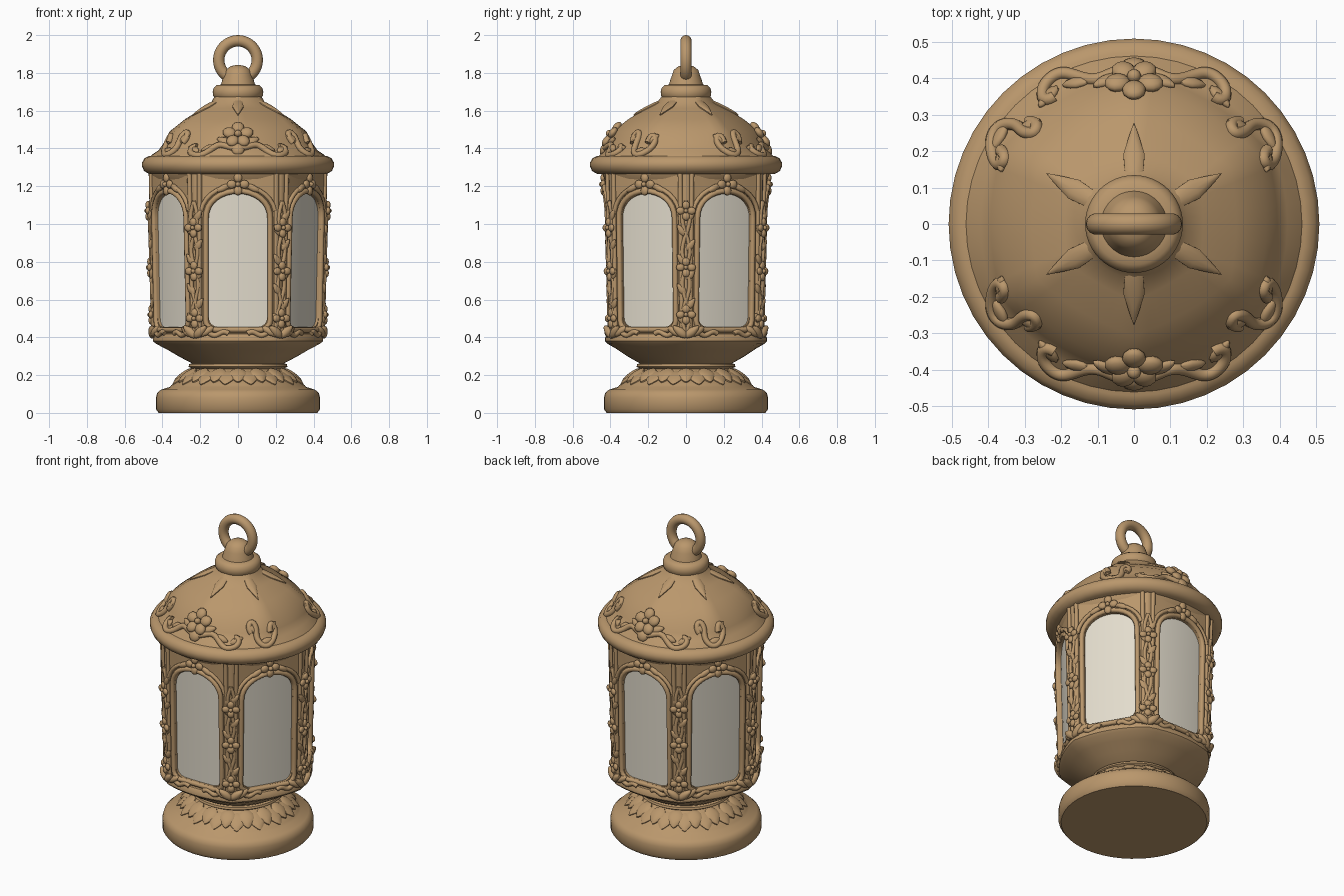
import bpy, bmesh
from math import sin, cos, pi, radians
from mathutils import Vector, Matrix

if "Cube" in bpy.data.objects:
    bpy.data.objects.remove(bpy.data.objects["Cube"])


def material(name, rgb):
    m = bpy.data.materials.new(name)
    m.use_nodes = True
    m.diffuse_color = (*rgb, 1)
    bsdf = m.node_tree.nodes["Principled BSDF"]
    bsdf.inputs["Base Color"].default_value = (*rgb, 1)
    bsdf.inputs["Roughness"].default_value = 0.7
    return m


BRONZE = material("warm bronze", (0.49, 0.31, 0.15))
PANE = material("cream pane", (0.77, 0.72, 0.61))
C30 = cos(pi / 6)
UP = Vector((0, 0, 1))


def finish(ob, mat, angle=40):
    ob.data.materials.clear()
    ob.data.materials.append(mat)
    bpy.ops.object.select_all(action="DESELECT")
    ob.select_set(True)
    bpy.context.view_layer.objects.active = ob
    bpy.ops.object.shade_smooth_by_angle(angle=radians(angle))


def from_bmesh(name, bm, mat=BRONZE, angle=40):
    bmesh.ops.recalc_face_normals(bm, faces=bm.faces)
    me = bpy.data.meshes.new(name)
    bm.to_mesh(me)
    bm.free()
    ob = bpy.data.objects.new(name, me)
    bpy.context.collection.objects.link(ob)
    finish(ob, mat, angle)


def hex_factor(deg, shift):
    off = abs((deg - shift + 30) % 60 - 30)
    return C30 / cos(radians(30 - off))


def lathe(name, profile, shift=0, angle=40, seg=48):
    """Profile rows are radius, height and how hexagonal the ring is."""
    bm = bmesh.new()
    rings = []
    for r, z, h in profile:
        ring = []
        for i in range(seg):
            a = 360 * i / seg
            q = r * (1 - h + h * hex_factor(a, shift))
            ring.append(bm.verts.new((q * cos(radians(a)), q * sin(radians(a)), z)))
        rings.append(ring)
    for lo, hi in zip(rings, rings[1:]):
        for i in range(seg):
            j = (i + 1) % seg
            bm.faces.new((lo[i], lo[j], hi[j], hi[i]))
    bm.faces.new(rings[0])
    bm.faces.new(rings[-1])
    from_bmesh(name, bm, BRONZE, angle)


def tubes(name, paths, radius, closed=False, kind="POLY"):
    cu = bpy.data.curves.new(name, "CURVE")
    cu.dimensions = "3D"
    cu.bevel_depth, cu.bevel_resolution, cu.use_fill_caps = radius, 2, True
    cu.resolution_u = 5
    for path in paths:
        sp = cu.splines.new(kind)
        sp.points.add(len(path) - 1)
        for pt, p in zip(sp.points, path):
            pt.co = (*p, 1)
        sp.use_cyclic_u = closed
        sp.use_endpoint_u = True
    ob = bpy.data.objects.new(name, cu)
    bpy.context.collection.objects.link(ob)
    bpy.ops.object.select_all(action="DESELECT")
    ob.select_set(True)
    bpy.context.view_layer.objects.active = ob
    bpy.ops.object.convert(target="MESH")
    finish(bpy.context.view_layer.objects.active, BRONZE, 60)


def blob(bm, pos, along, normal, size, point=0.0):
    """Ellipsoid lying on a surface; point narrows its far end to a leaf tip."""
    n = Vector(normal).normalized()
    x = Vector(along)
    x = (x - n * x.dot(n)).normalized()
    rot = Matrix((x, n.cross(x), n)).transposed().to_4x4()
    verts = bmesh.ops.create_uvsphere(bm, u_segments=12, v_segments=7, radius=1)["verts"]
    for v in verts:
        v.co.y *= 1 - point * max(v.co.x, 0)
    bmesh.ops.transform(bm, verts=verts, matrix=Matrix.Translation(pos) @ rot @ Matrix.Diagonal((*size, 1)))


def flower(bm, pos, normal, size, petals=5):
    n = Vector(normal).normalized()
    side = UP.cross(n).normalized()
    up = n.cross(side)
    for i in range(petals):
        a = pi / 2 + 2 * pi * i / petals
        d = side * cos(a) + up * sin(a)
        blob(bm, pos + d * size, d, n, (size * .75, size * .68, size * .42))
    blob(bm, pos + n * size * .25, side, n, (size * .4,) * 3)


# Positions on the six bulging walls and on the six corners
def apothem(z):
    return 0.393 + 0.025 * (z - 0.4)


def frame(deg):
    a = radians(deg)
    return Vector((cos(a), sin(a), 0)), Vector((-sin(a), cos(a), 0))


def wall(k, u, z, d=0.0):
    n, t = frame(60 * k - 90)
    return n * (apothem(z) + d + .015 * (1 - (u / .2) ** 2)) + t * u + UP * z


def corner(k, u, z, d=0.0):
    n, t = frame(60 * k - 60)
    return n * (apothem(z) / C30 + d) + t * u + UP * z


def arch(e, first=0, last=16):
    w, h = 0.155 + e, 0.13 + e
    return [(w * cos(pi * i / 16), 1.03 + h * sin(pi * i / 16) ** .9) for i in range(first, last + 1)]


def outline(e):
    w, z0, r = 0.155 + e, 0.455 - e, 0.05
    pts = arch(e) + [(-w, z) for z in (.9, .75, .6)]
    for s, start in ((-1, pi), (1, 1.5 * pi)):
        pts += [(s * (w - r) + r * cos(start + pi * i / 8), z0 + r + r * sin(start + pi * i / 8)) for i in range(5)]
    return pts + [(w, z) for z in (.6, .75, .9)]


# Base, bowl, rim, roof and top
lathe("foot", [(r, z, 0) for r, z in ((.42, 0), (.435, .02), (.435, .08), (.428, .105), (.408, .123), (.362, .137),
      (.352, .148), (.325, .168), (.285, .2), (.25, .225), (.24, .232), (.262, .245), (.258, .258), (.23, .266))])
lathe("bowl", [(.22, .25, 0), (.255, .268, 0), (.315, .3, .1), (.38, .338, .25), (.435, .366, .33), (.45, .38, .35),
               (.452, .4, .4), (.445, .418, .5), (.4, .43, .6)])
lathe("eave_rim", [(r, z, 0) for r, z in ((.4, 1.262), (.47, 1.265), (.497, 1.28), (.508, 1.305), (.508, 1.325),
      (.495, 1.348), (.47, 1.36), (.4, 1.362))])
lathe("wall_cornice", [(.44, 1.21, .5), (.458, 1.24, .4), (.47, 1.27, .4)])
ROOF = [(.468, 1.345, 0), (.458, 1.365, 0), (.432, 1.39, .2), (.415, 1.43, .4), (.388, 1.49, .5), (.305, 1.555, .6),
        (.212, 1.612, .8), (.155, 1.64, .5), (.125, 1.68, .2)]
lathe("roof", ROOF, shift=30, angle=30)
lathe("roof_collar", [(r, z, 0) for r, z in ((.1, 1.65), (.12, 1.66), (.132, 1.68), (.134, 1.7), (.128, 1.722),
      (.112, 1.735), (.09, 1.738), (.084, 1.76), (.075, 1.785), (.065, 1.815), (.04, 1.835), (.01, 1.842))])
bpy.ops.mesh.primitive_torus_add(major_radius=.102, minor_radius=.03, major_segments=40, minor_segments=14,
                                 location=(0, 0, 1.868), rotation=(pi / 2, 0, 0))
bpy.context.object.name = "hanging_ring"
finish(bpy.context.object, BRONZE)

# Two rows of pointed petals round the foot
bm = bmesh.new()
for row in (0, 1):
    for i in range(16):
        n, t = frame(22.5 * (i + row / 2))
        blob(bm, n * (.29 + .015 * row) + UP * (.198 - .012 * row), n * .8 - UP * .6, n * .6 + UP * .8,
             (.062, .05, .017 - .005 * row), .6)
from_bmesh("foot_petals", bm)

# Panes and pierced wall panels
bm = bmesh.new()
for k in range(6):
    cols = [[bm.verts.new(wall(k, -.2 + .05 * i, z, -.015)) for z in (.42, 1.22)] for i in range(9)]
    for a, b in zip(cols, cols[1:]):
        bm.faces.new((a[0], b[0], b[1], a[1]))
from_bmesh("window_panes", bm, PANE)
bm = bmesh.new()
for k in range(6):
    inner = outline(0)
    outer = []
    for u, z in inner:
        s = min(.2 / max(abs(u), 1e-5), .43 / max(abs(z - .83), 1e-5))
        outer.append((u * s, .83 + (z - .83) * s))
    for c in ((.2, 1.26), (-.2, 1.26), (.2, .4), (-.2, .4)):
        i = min(range(len(outer)), key=lambda i: (Vector(outer[i]) - Vector(c)).length)
        outer[i] = c
    loops = [[bm.verts.new(wall(k, u, z, d)) for u, z in pts] for pts, d in ((outer, 0), (inner, 0), (inner, -.025))]
    for a, b in zip(loops, loops[1:]):
        for i in range(len(a)):
            j = (i + 1) % len(a)
            bm.faces.new((a[i], a[j], b[j], b[i]))
from_bmesh("wall_panels", bm)

# Mouldings and corner columns
six = range(6)
both = (-1, 1)
tubes("window_mouldings", [[wall(k, u, z, .002) for u, z in outline(.015)] for k in six], .015, closed=True)
tubes("arch_mouldings", [[wall(k, u, z, .004) for u, z in arch(.045, 1, 15)] for k in six], .012)
tubes("corner_posts", [[corner(k, 0, z, -.05) for z in (.4, 1.27)] for k in six], .04)
tubes("corner_columns", [[wall(k, s * .203, z) for z in (.4, 1.27)] for k in six for s in both], .013)

# Vines, leaves and blossoms on the corners
steps = [.42 + .7 * i / 28 for i in range(29)]
tubes("corner_vines", [[corner(k, s * .02 * sin((z - .42) * 18), z, -.006) for z in steps]
                       for k in six for s in both], .011)
bm = bmesh.new()
for k in six:
    n, t = frame(60 * k - 60)
    for z in ((1.07, .77, .52) if k % 3 == 1 else (.98, .75, .5)):
        flower(bm, corner(k, 0, z, .004), n, .03, 4)
    for i in range(8):
        s = both[i % 2]
        blob(bm, corner(k, s * .025, .5 + .078 * i, -.006), t * s + UP * 1.3, n, (.038, .02, .012), .6)
    for s in both:
        blob(bm, corner(k, s * .032, .43), t * s + UP * .8, n, (.05, .024, .02), .4)
from_bmesh("vine_blossoms_and_leaves", bm)

# Blossoms over each arch and scrolls under each window
bm = bmesh.new()
for k in six:
    n, t = frame(60 * k - 90)
    flower(bm, wall(k, 0, 1.21, .01), n, .034, 4)
    for s in both:
        blob(bm, wall(k, s * .08, 1.19, .006), t - UP * s * .5, n, (.04, .017, .014))
        blob(bm, wall(k, s * .165, .432, .012), t - UP * s * .6, n, (.045, .02, .018))
from_bmesh("arch_blossoms", bm)
tubes("window_scrolls", [[wall(k, s * (.05 + .15 * i / 12), .42 + .01 * sin(i * .8), .01) for i in range(13)]
                         for k in six for s in both], .014)


# Ornament on the roof
def roof_point(deg, z, lift=.004):
    for (r0, z0, h0), (r1, z1, h1) in zip(ROOF, ROOF[1:]):
        if z0 <= z <= z1:
            f = (z - z0) / (z1 - z0)
            break
    r, h = r0 + (r1 - r0) * f, h0 + (h1 - h0) * f
    return frame(deg)[0] * (r * (1 - h + h * hex_factor(deg, 30)) + lift) + UP * z


WAVE = ((2, 1.4), (8, 1.41), (14, 1.43), (20, 1.39), (25, 1.36), (31, 1.365), (36, 1.38), (36, 1.41), (32, 1.41))
CURL = ((46, 1.43), (43, 1.46), (47, 1.5), (51, 1.46), (49, 1.4), (54, 1.36), (60, 1.37), (66, 1.41), (67, 1.46),
        (62, 1.48), (61, 1.43))
scrolls = []
bm = bmesh.new()
for mid in (-90, 90):
    n, t = frame(mid)
    slope = n + UP * .75
    flower(bm, roof_point(mid, 1.472, .0), slope, .048)
    blob(bm, roof_point(mid, 1.395), UP, n + UP * .4, (.035, .035, .02))
    for s in both:
        scrolls += [[roof_point(mid + s * a, z) for a, z in path] for path in (WAVE, CURL)]
        for a, z, tilt in ((11, 1.44, .5), (22, 1.4, -.4), (34, 1.395, .6), (47, 1.45, -1), (57, 1.385, .3), (64, 1.45, 1)):
            m, v = frame(mid + s * a)
            blob(bm, roof_point(mid + s * a, z), v * s + UP * tilt, m + UP * .6, (.042, .022, .014), .4)
for k in six:
    n, t = frame(30 + 60 * k)
    blob(bm, n * .19 + UP * 1.62, n - UP * .55, n * .5 + UP, (.1, .03, .012), .8)
from_bmesh("roof_blossoms", bm)
tubes("roof_scrolls", scrolls, .017, kind="NURBS")
